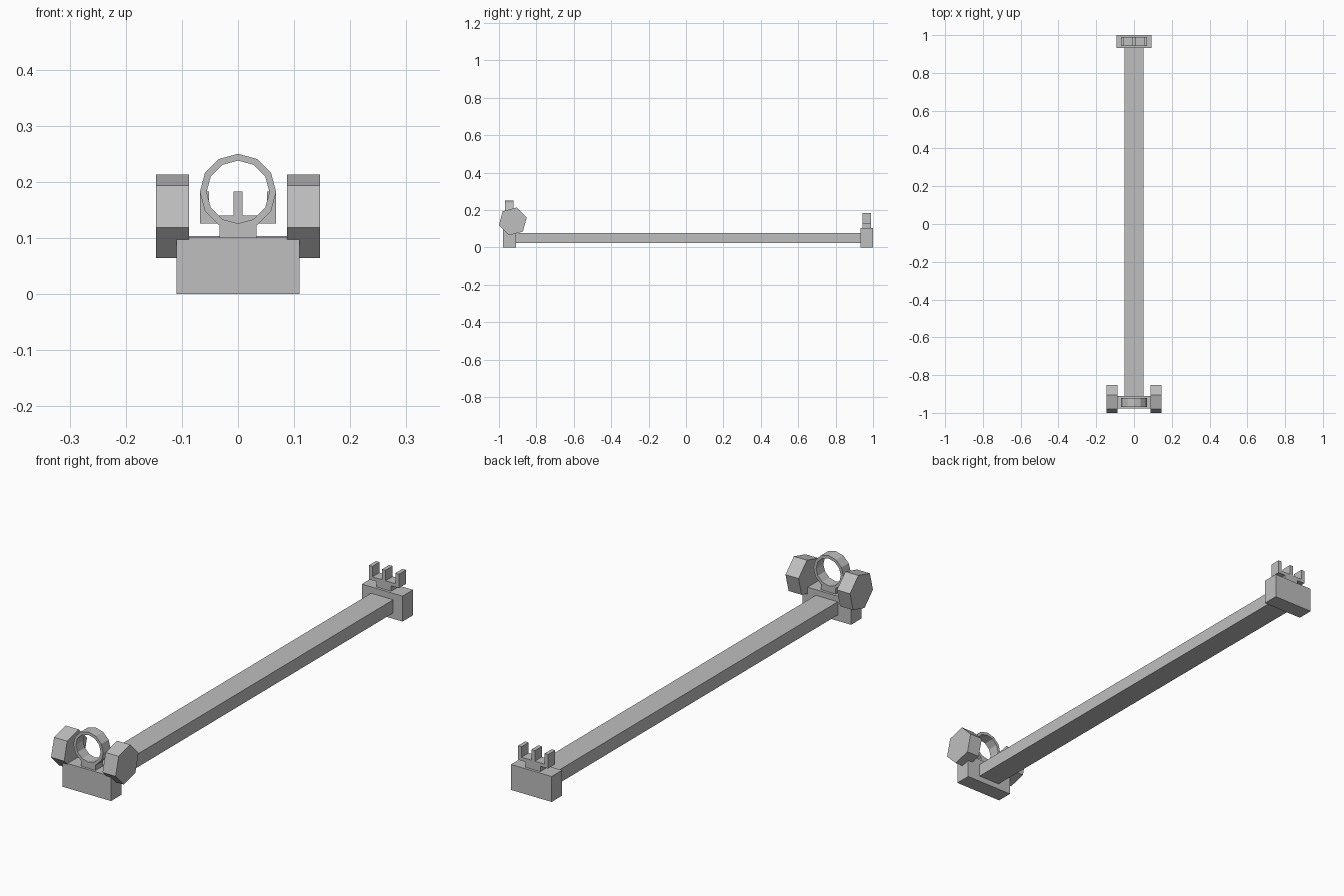
import bpy, bmesh
from math import cos, sin, radians

cube = bpy.data.objects.get("Cube")
if cube:
    bpy.data.objects.remove(cube, do_unlink=True)

GREY = (0.52, 0.52, 0.52, 1)
mat = bpy.data.materials.new("plain grey")
mat.use_nodes = True
mat.diffuse_color = GREY
mat.node_tree.nodes["Principled BSDF"].inputs["Base Color"].default_value = GREY


def finish(name, bm):
    bmesh.ops.recalc_face_normals(bm, faces=bm.faces)
    mesh = bpy.data.meshes.new(name)
    bm.to_mesh(mesh)
    bm.free()
    mesh.materials.append(mat)
    ob = bpy.data.objects.new(name, mesh)
    bpy.context.collection.objects.link(ob)
    return ob


def box(name, x, y, z):
    """Box from its (low, high) range on each axis."""
    bm = bmesh.new()
    bmesh.ops.create_cube(bm, size=1)
    for v in bm.verts:
        v.co = [(a + b) / 2 + c * (b - a) for (a, b), c in zip((x, y, z), v.co)]
    return finish(name, bm)


def ring(name, sides, outer, inner, y, z):
    """Flat-sided ring standing in the XZ plane."""
    bm = bmesh.new()
    loops = []
    for r, yy in ((outer, y[0]), (outer, y[1]), (inner, y[1]), (inner, y[0])):
        angles = [radians(360 * i / sides) for i in range(sides)]
        loops.append([bm.verts.new((r * cos(a), yy, z + r * sin(a))) for a in angles])
    for k in range(4):
        a, b = loops[k], loops[(k + 1) % 4]
        for i in range(sides):
            j = (i + 1) % sides
            bm.faces.new((a[i], a[j], b[j], b[i]))
    return finish(name, bm)


def hex_knob(name, side):
    """Six-sided knob with its axis along X."""
    bm = bmesh.new()
    ends = []
    for x in (0.087, 0.146):
        angles = [radians(15 + 60 * i) for i in range(6)]
        ends.append([bm.verts.new((side * x, -0.926 + 0.0768 * cos(a),
                                   0.139 + 0.0768 * sin(a))) for a in angles])
        bm.faces.new(ends[-1])
    for i in range(6):
        j = (i + 1) % 6
        bm.faces.new((ends[0][i], ends[0][j], ends[1][j], ends[1][i]))
    return finish(name, bm)


# Long rail between the two end blocks
box("rail", (-0.05, 0.05), (-0.912, 0.934), (0.024, 0.078))
box("front_block", (-0.11, 0.11), (-0.978, -0.91), (0, 0.101))
box("rear_block", (-0.092, 0.092), (0.932, 1.0), (0, 0.104))

# Front ring sight on a short stem
FRONT_Y = (-0.968, -0.921)
box("front_sight_stem", (-0.033, 0.033), FRONT_Y, (0.1, 0.122))
ring("front_sight_ring", 12, 0.068, 0.056, FRONT_Y, 0.182)

# Side knobs
hex_knob("left_knob", 1)
hex_knob("right_knob", -1)

# Rear three-post sight
REAR_Y = (0.943, 0.989)
box("rear_sight_stem", (-0.033, 0.033), REAR_Y, (0.103, 0.127))
box("rear_sight_bar", (-0.068, 0.068), REAR_Y, (0.126, 0.14))
for name, x in (("right", -0.06), ("middle", 0), ("left", 0.06)):
    box(name + "_rear_post", (x - 0.008, x + 0.008), REAR_Y, (0.139, 0.183))
